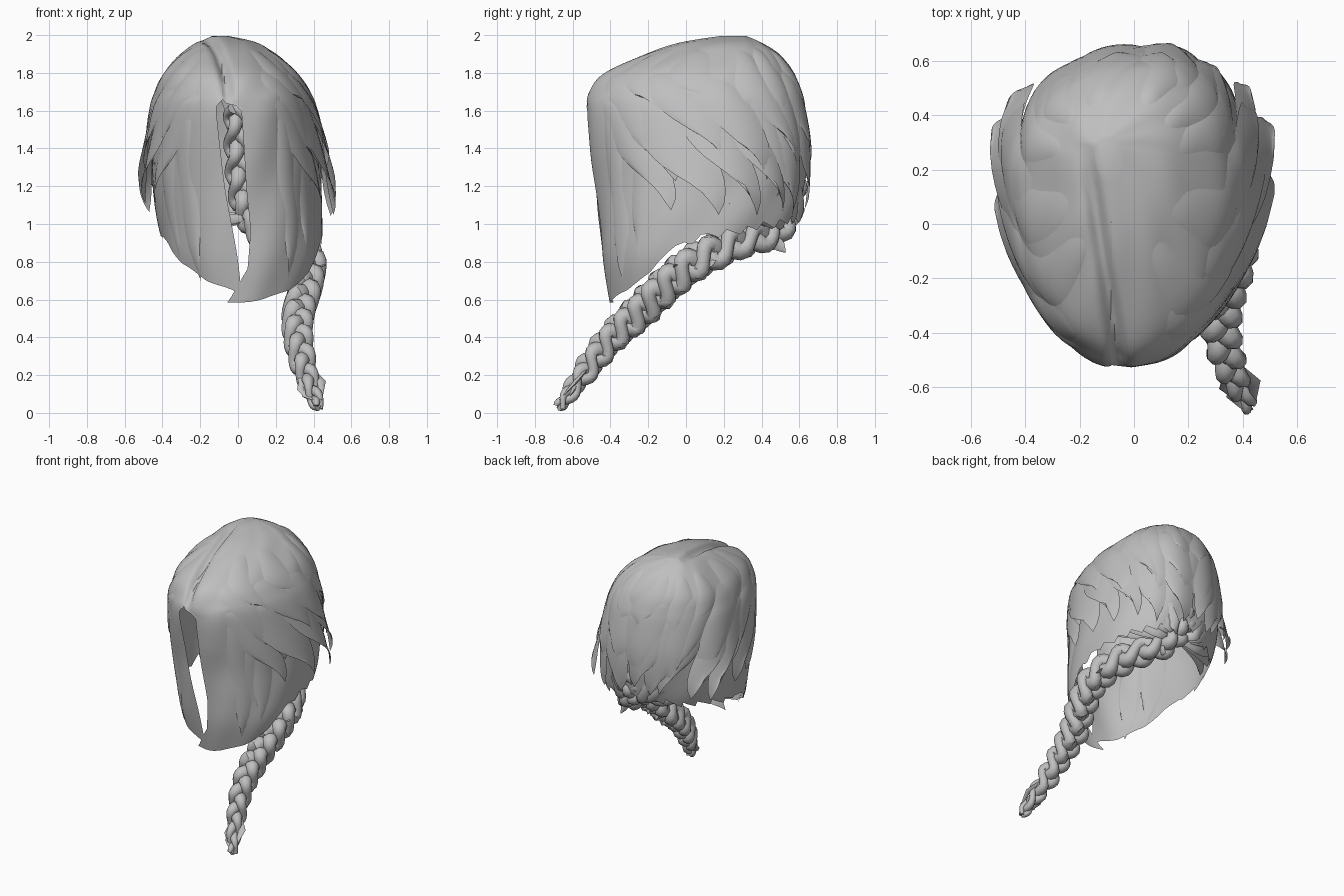
import bpy, bmesh, math, random
from mathutils import Vector

random.seed(4)
cube = bpy.data.objects.get("Cube")
if cube:
    bpy.data.objects.remove(cube, do_unlink=True)

grey = bpy.data.materials.new("hair_grey")
grey.use_nodes = True
grey.diffuse_color = (0.52, 0.52, 0.52, 1)
grey.node_tree.nodes["Principled BSDF"].inputs["Base Color"].default_value = (0.52, 0.52, 0.52, 1)

# Head sections from crown to lock tips: z, front y, back y, right x, left x
LEVELS = [
    (1.995, 0.18, 0.32, -0.14, -0.05),
    (1.96, -0.03, 0.4, -0.22, 0.1),
    (1.9, -0.22, 0.49, -0.3, 0.2),
    (1.8, -0.43, 0.57, -0.39, 0.31),
    (1.7, -0.51, 0.61, -0.43, 0.37),
    (1.6, -0.53, 0.63, -0.45, 0.4),
    (1.4, -0.51, 0.65, -0.46, 0.43),
    (1.2, -0.48, 0.63, -0.45, 0.44),
    (1.0, -0.46, 0.58, -0.42, 0.45),
    (0.8, -0.44, 0.45, -0.37, 0.43),
    (0.58, -0.4, 0.35, -0.28, 0.35),
]
CENTRE = Vector((-0.02, 0.07, 1.35))


def lerp(a, b, t):
    return a + (b - a) * t


def spline(points, u):
    """Catmull-Rom through tuples; u counts points."""
    last = len(points) - 1
    u = min(max(u, 0), last)
    i = min(int(u), last - 1)
    t = u - i
    a, b, c, d = (points[min(max(k, 0), last)] for k in range(i - 1, i + 3))
    return [0.5 * (2 * q + (r - p) * t + (2 * p - 5 * q + 4 * r - s) * t * t
                   + (3 * q - p - 3 * r + s) * t ** 3) for p, q, r, s in zip(a, b, c, d)]


def keyed(keys, x):
    """Straight interpolation between (x, value) keys."""
    for (x0, v0), (x1, v1) in zip(keys, keys[1:]):
        if x <= x1:
            return lerp(v0, v1, max(0, (x - x0) / (x1 - x0)))
    return keys[-1][1]


def scalp(theta, u, lift=0.0):
    """Point on the head; theta 0 is the front, growing to the left."""
    z, yf, yb, xr, xl = spline(LEVELS, u)
    s, c = math.sin(theta), math.cos(theta)
    # egg plan, widest toward the back at the top and further forward below
    yw = lerp(yf, yb, 0.66 - 0.014 * u)
    x = (xl + xr) / 2 + (xl - xr) / 2 * math.copysign(abs(s) ** 0.95, s)
    y = yw - (yw - yf if c > 0 else yb - yw) * math.copysign(abs(c) ** 0.97, c)
    # back of the head leans a little to the left
    x += 0.05 * max(0, -c) ** 3 * min(1, u / 4)
    # parting groove from crown to forehead
    if y < 0.3 and z > 1.6:
        part = -0.17 + (0.25 - y) * 0.15
        dip = math.exp(-((x - part) / 0.028) ** 2) * min(1, (z - 1.6) * 8) * min(1, (0.3 - y) * 5)
        z -= 0.035 * dip
        y += 0.025 * dip * min(1, max(0, -y * 3))
    p = Vector((x, y, z))
    return p + (p - CENTRE).normalized() * lift


def add_grid(bm, rows, closed=False):
    rings = [[bm.verts.new(p) for p in row] for row in rows]
    for r0, r1 in zip(rings, rings[1:]):
        n = len(r0)
        for j in range(n if closed else n - 1):
            k = (j + 1) % n
            bm.faces.new((r0[j], r1[j], r1[k], r0[k]))
    return rings


def finish(name, bm, angle=50):
    me = bpy.data.meshes.new(name)
    bm.to_mesh(me)
    bm.free()
    me.materials.append(grey)
    me.shade_smooth()
    me.set_sharp_from_angle(angle=math.radians(angle))
    ob = bpy.data.objects.new(name, me)
    bpy.context.collection.objects.link(ob)


def add_tube(bm, pts, radii, ref, flat=1.0, sides=8):
    pts = [Vector(p) for p in pts]
    rows = []
    for i, p in enumerate(pts):
        t = (pts[min(i + 1, len(pts) - 1)] - pts[max(i - 1, 0)]).normalized()
        side = (ref - t * ref.dot(t)).normalized()
        up = t.cross(side)
        ring = [math.tau * k / sides for k in range(sides)]
        rows.append([p + side * math.cos(a) * radii[i] + up * math.sin(a) * radii[i] * flat for a in ring])
    rings = add_grid(bm, rows, closed=True)
    bm.faces.new(rings[0])
    bm.faces.new(rings[-1][::-1])


# Main cap with the two long front locks and the gap between them
LEFT_EDGE = [(0, -0.12), (4.5, -0.12), (4.9, 0.09), (8.2, 0.1), (9.2, 0.04), (10, -0.28)]
RIGHT_EDGE = [(0, 0.12), (4.5, 0.12), (4.9, 0.2), (8, 0.1), (10, 0.03)]
LEFT_RIM = [(0, 10), (0.5, 9.85), (0.85, 9.6), (1.08, 9.25), (1.3, 8.6), (1.6, 8.25), (2.4, 8.0), (3.15, 7.7)]
RIGHT_RIM = [(0, 9.7), (0.5, 9.4), (0.9, 9.05), (1.15, 8.5), (1.6, 8.2), (2.4, 7.9), (3.15, 7.7)]
COLS, ROWS = 150, 48
bm = bmesh.new()
rows = []
for i in range(ROWS + 1):
    row = []
    for j in range(COLS + 1):
        s = j / COLS
        phi = math.tau * min(s, 1 - s)
        rim = keyed(LEFT_RIM if s < 0.5 else RIGHT_RIM, phi)
        if phi > 1.4:
            rim += 0.25 * ((j * 0.17) % 1) - 0.1
        u = rim * i / ROWS
        theta = lerp(keyed(LEFT_EDGE, u), math.tau - keyed(RIGHT_EDGE, u), s)
        row.append(scalp(theta, u, 0.005 * math.sin(9 * theta + 2 * u) * min(1, u / 4)))
    rows.append(row)
rings = add_grid(bm, rows)
bm.faces.new(rings[0])
finish("hair_cap", bm, 60)


# Overlapping swept locks, pointed and lifted at the tips
def add_lock(bm, side, th0, u0, th1, u1, width, flare):
    rows = []
    for i in range(15):
        t = i / 14
        w = width * (0.65 + 0.5 * t) * (1 - t ** 6 * 0.75)
        row = []
        for j in range(9):
            s = j / 4 - 1
            theta = lerp(th0, th1, t ** 1.3) + w * s
            u = lerp(u0, u1, t) + 0.35 * t * s
            lift = -0.006 + 0.014 * (1 - s * s) * min(1, 4 * t) + flare * t ** 2.5
            row.append(scalp(side * theta, u, lift))
        rows.append(row if side > 0 else row[::-1])
    add_grid(bm, rows)


# start level, end level, first angle, last angle, count, backward sweep
TIERS = [(1.2, 4.8, 0.6, 2.8, 5, 0.5), (2.6, 6.2, 0.5, 2.7, 6, 0.6), (4.0, 7.1, 0.5, 2.75, 7, 0.6)]
for side, label in ((1, "left"), (-1, "right")):
    bm = bmesh.new()
    for tier, (u0, u1, first, last, count, sweep) in enumerate(TIERS):
        for k in range(count):
            th = lerp(first, last, k / (count - 1)) + random.uniform(-0.08, 0.08)
            end = th + sweep * (1 if th < 2.2 else 0.4)
            flare = 0.006 + 0.05 * tier * max(0.22, math.cos((end - 1.92) * 2.2))
            add_lock(bm, side, th, u0, end, u1 + random.uniform(-0.2, 0.4),
                     random.uniform(0.26, 0.34), flare)
    finish(label + "_swept_locks", bm)

# Thin layered strands lying on the front locks
for side, label in ((1, "left"), (-1, "right")):
    bm = bmesh.new()
    for th, u1 in ((0.65, 9.1), (0.95, 8.7)):
        add_lock(bm, side, th, 4, th - 0.03, u1, 0.17, 0.0)
    finish(label + "_front_strands", bm)

# Three-strand braid from inside the back of the head over the left shoulder
BRAID = [(-0.01, 0.5, 1.62), (0, 0.55, 1.38), (0.03, 0.55, 1.14), (0.12, 0.47, 0.97),
         (0.27, 0.26, 0.9), (0.37, 0.05, 0.8), (0.36, -0.11, 0.67), (0.32, -0.25, 0.53),
         (0.32, -0.4, 0.39), (0.36, -0.54, 0.21), (0.425, -0.67, 0.03)]
STEPS = 150
across = Vector((0.9, 0.35, 0.1)).normalized()
for strand in range(3):
    bm = bmesh.new()
    pts, radii = [], []
    for i in range(STEPS + 1):
        t = i / STEPS
        u = t * (len(BRAID) - 1)
        p = Vector(spline(BRAID, u))
        tangent = (Vector(spline(BRAID, u + 0.05)) - Vector(spline(BRAID, u - 0.05))).normalized()
        side = (across - tangent * across.dot(tangent)).normalized()
        up = tangent.cross(side)
        size = keyed([(0, 0.7), (0.25, 0.9), (0.45, 1.05), (0.7, 1), (0.88, 0.75), (1, 0.35)], t)
        a = math.tau * (t * 6 + strand / 3)
        pts.append(p + side * 0.052 * size * math.sin(a) + up * 0.052 * size * math.sin(2 * a))
        radii.append(0.047 * size * (1 + 0.2 * math.cos(2 * a)))
    add_tube(bm, pts, radii, across, 1.0)
    finish("braid_strand_" + "abc"[strand], bm)

# Loose wisps at the braid end and poking out along it
bm = bmesh.new()
for k in range(6):
    start = Vector(spline(BRAID, 8.3 + 0.2 * k))
    tip = Vector(BRAID[-1]) + Vector((random.uniform(-0.03, 0.03), random.uniform(-0.02, 0.03), 0.02 * (k % 3)))
    mid = (start + tip) / 2 + Vector((random.uniform(-0.05, 0.05), 0, random.uniform(-0.04, 0.04)))
    add_tube(bm, [start, mid, tip], [0.02, 0.025, 0.004], across, 0.4, 6)
for u, d in ((3.2, (0.02, 0.09, -0.1)), (4.6, (0.1, 0, -0.07)), (5.3, (0.09, -0.06, 0.02))):
    p, d = Vector(spline(BRAID, u)), Vector(d)
    add_tube(bm, [p, p + d * 0.7, p + d], [0.04, 0.03, 0.004], Vector((0.3, 1, 0.2)), 0.3, 6)
finish("braid_wisps", bm)

# Nape strands gathered from the rim into the braid
root = Vector((0.06, 0.5, 1.04))
for side, label in ((1, "left"), (-1, "right")):
    bm = bmesh.new()
    for k in range(6):
        start = scalp(side * (1.75 + 0.2 * k), 7.6 - 0.1 * k, -0.02)
        mid = (start + root) / 2 + Vector((0, 0.06, -0.05 - 0.015 * (k % 3)))
        path = [start, mid, root]
        pts = [spline(path, i / 5) for i in range(11)]
        add_tube(bm, pts, [0.05 - 0.003 * i for i in range(11)], Vector((0.05, 0.3, 1)), 0.35, 6)
    finish(label + "_nape_strands", bm)
